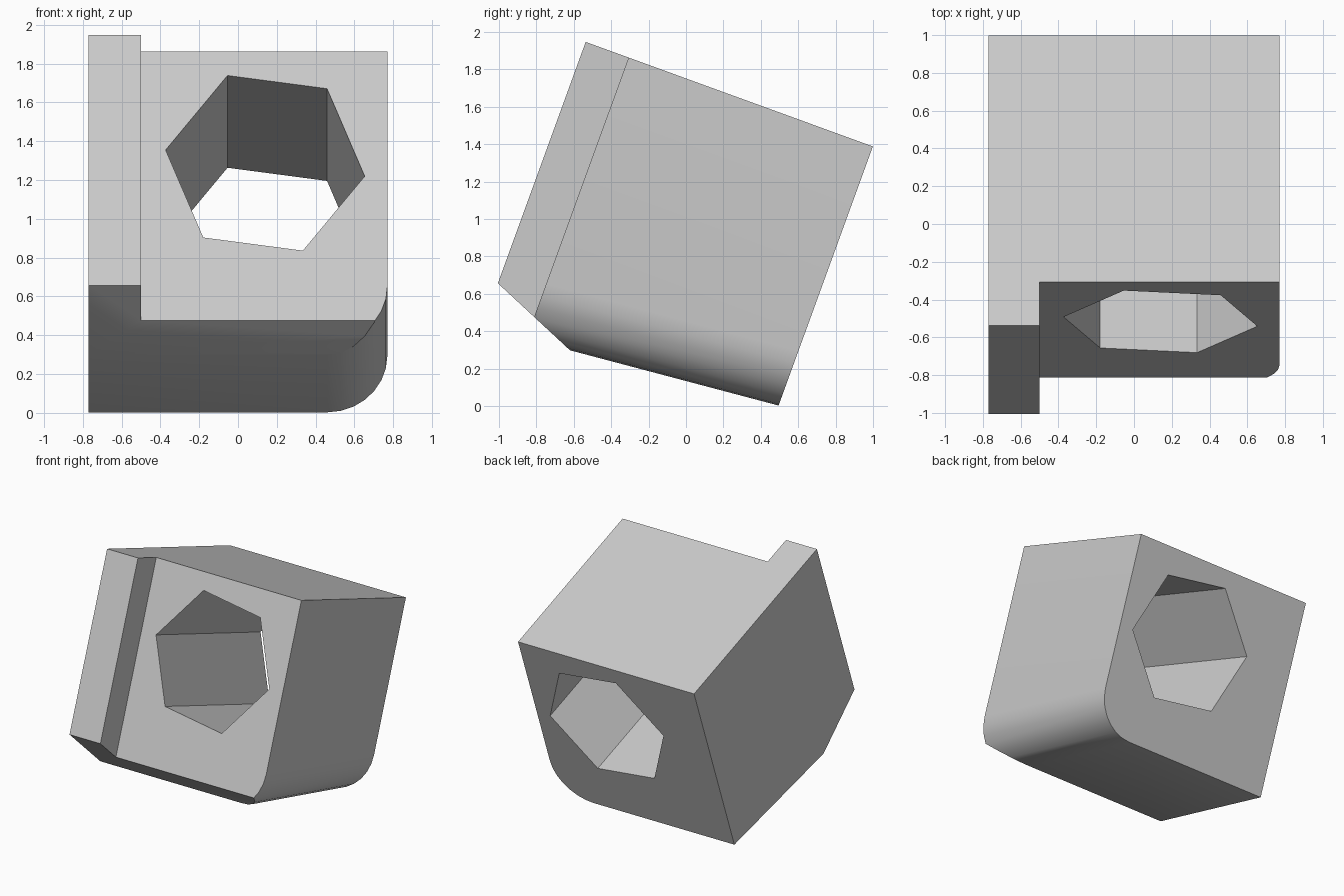
import bpy, bmesh
from math import cos, sin, radians
from mathutils import Vector

cube = bpy.data.objects.get("Cube")
if cube:
    bpy.data.objects.remove(cube, do_unlink=True)

HALF_WIDTH = 0.77
BACK_EDGE = Vector((0, 0.495, 0.003))
TILT = radians(-20)

grey = bpy.data.materials.new("light_grey")
grey.use_nodes = True
grey.diffuse_color = (0.6, 0.6, 0.6, 1)
grey.node_tree.nodes["Principled BSDF"].inputs["Base Color"].default_value = (0.6, 0.6, 0.6, 1)


def prism(points, offset):
    """Extrude a closed outline along an offset."""
    bm = bmesh.new()
    face = bm.faces.new([bm.verts.new(p) for p in points])
    new = bmesh.ops.extrude_face_region(bm, geom=[face])["geom"]
    bmesh.ops.translate(bm, vec=offset, verts=[v for v in new if isinstance(v, bmesh.types.BMVert)])
    bmesh.ops.recalc_face_normals(bm, faces=bm.faces)
    return bm


def add_object(name, bm):
    mesh = bpy.data.meshes.new(name)
    bm.to_mesh(mesh)
    bm.free()
    obj = bpy.data.objects.new(name, mesh)
    bpy.context.collection.objects.link(obj)
    mesh.materials.append(grey)
    return obj


def cut(target, cutter):
    """Subtract a cutter for good, then discard it."""
    mod = target.modifiers.new("cut", 'BOOLEAN')
    mod.operation = 'DIFFERENCE'
    mod.solver = 'EXACT'
    mod.object = cutter
    bpy.context.view_layer.objects.active = target
    bpy.ops.object.modifier_apply(modifier=mod.name)
    bpy.data.objects.remove(cutter, do_unlink=True)


# Block with a gently sloping underside
side = [(0, 0), (0, 1.474), (-1.634, 1.474), (-1.634, -0.148)]
bm = prism([(-HALF_WIDTH, y, z) for y, z in side], (2 * HALF_WIDTH, 0, 0))

# Rounded lower left edge
lower = [e for e in bm.edges if all(v.co.x > 0 and v.co.z < 0.1 for v in e.verts)]
bmesh.ops.bevel(bm, geom=lower, offset=0.31, segments=7, profile=0.5, affect='EDGES')

# Slanted lower front
low, high = Vector((0, -1.149, -0.104)), Vector((0, -1.634, 0.101))
normal = Vector((1, 0, 0)).cross(low - high)
cut_result = bmesh.ops.bisect_plane(bm, geom=bm.verts[:] + bm.edges[:] + bm.faces[:],
                                    plane_co=low, plane_no=normal, clear_inner=normal.z > 0,
                                    clear_outer=normal.z < 0)
rim = [e for e in cut_result["geom_cut"] if isinstance(e, bmesh.types.BMEdge)]
bmesh.ops.contextual_create(bm, geom=rim)
bmesh.ops.recalc_face_normals(bm, faces=bm.faces)
block = add_object("tilted_block", bm)

# Front recess that leaves a raised strip on the right
recess = [(-0.5, -2), (1, -2), (1, -1.39), (-0.5, -1.39)]
cut(block, add_object("recess_cutter", prism([(x, y, -1) for x, y in recess], (0, 0, 3))))

# Hexagonal hole through the depth
angles = [radians(60 * i - 8) for i in range(6)]
hexagon = [(0.14 + 0.518 * cos(a), -2, 0.861 + 0.518 * sin(a)) for a in angles]
cut(block, add_object("hole_cutter", prism(hexagon, (0, 3, 0))))

# Tilt forward and shade
block.location = BACK_EDGE
block.rotation_euler.x = TILT
bpy.ops.object.select_all(action='DESELECT')
block.select_set(True)
bpy.context.view_layer.objects.active = block
bpy.ops.object.shade_smooth_by_angle(angle=radians(30))
